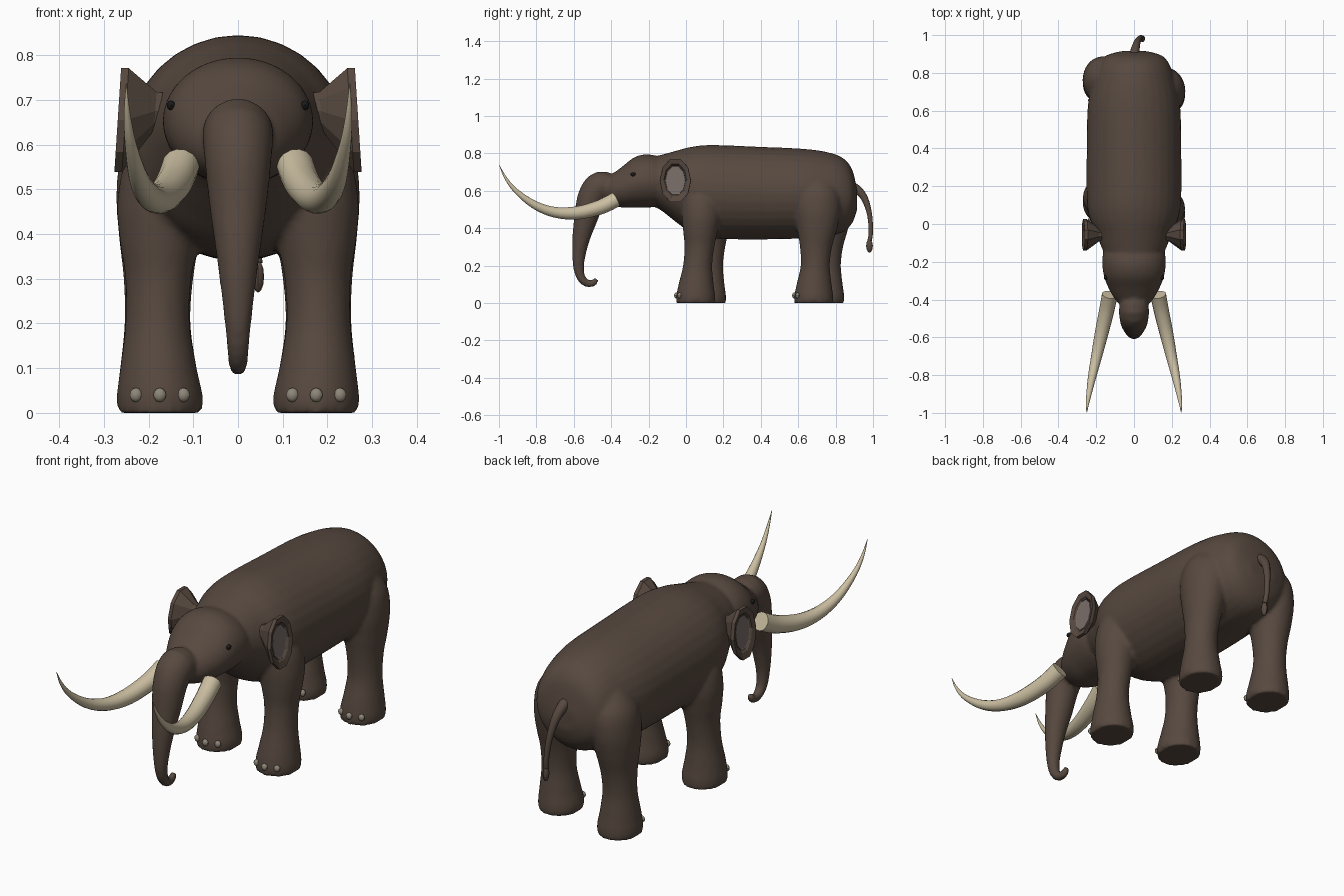
import bpy, bmesh, math
from mathutils import Vector, Matrix

if "Cube" in bpy.data.objects:
    bpy.data.objects.remove(bpy.data.objects["Cube"])


def material(name, rgb):
    m = bpy.data.materials.new(name)
    m.diffuse_color = (*rgb, 1)
    m.use_nodes = True
    m.node_tree.nodes["Principled BSDF"].inputs["Base Color"].default_value = m.diffuse_color
    return m


HIDE = material("hide", (.095, .066, .05))
IVORY = material("ivory", (.60, .52, .36))
NAIL = material("nail", (.27, .24, .19))
INNER = material("ear_lining", (.19, .155, .14))
BLACK = material("eye_black", (.01, .01, .01))


def refine(rows, n=4):
    """Catmull-Rom interpolation of rows of numbers."""
    pts = [rows[0]] + list(rows) + [rows[-1]]
    out = []
    for i in range(1, len(pts) - 2):
        for k in range(n):
            t = k / n
            out.append(tuple(
                .5 * (2 * b + (c - a) * t + (2 * a - 5 * b + 4 * c - d) * t * t
                      + (3 * b - a - 3 * c + d) * t ** 3)
                for a, b, c, d in zip(*pts[i - 1:i + 3])))
    return out + [tuple(rows[-1])]


def loft(bm, rings, sides):
    """Skin elliptical rings given as (centre, u axis, v axis), capped."""
    loops = []
    for c, u, v in rings:
        loops.append([bm.verts.new(Vector(c) + Vector(u) * math.cos(a) + Vector(v) * math.sin(a))
                      for a in (2 * math.pi * i / sides for i in range(sides))])
    for a, b in zip(loops, loops[1:]):
        for i in range(sides):
            j = (i + 1) % sides
            bm.faces.new((a[i], a[j], b[j], b[i]))
    bm.faces.new(loops[0])
    bm.faces.new(loops[-1])


def tube(bm, rows, sides, n=4):
    """Round tube through rows of (x, y, z, radius)."""
    rows = refine(rows, n)
    pts = [Vector(r[:3]) for r in rows]
    rings = []
    for i, r in enumerate(rows):
        t = (pts[min(i + 1, len(pts) - 1)] - pts[max(i - 1, 0)]).normalized()
        u = (Vector((1, 0, 0)) - t * t.x).normalized()
        rings.append((pts[i], u * r[3], t.cross(u) * r[3]))
    loft(bm, rings, sides)


def torso(bm, rows):
    """Loft along y through rows of (y, top z, bottom z, half width)."""
    loft(bm, [((0, y, (t + b) / 2), (w, 0, 0), (0, 0, (t - b) / 2))
              for y, t, b, w in refine(rows)], 32)


def finish(bm, name, mat, smooth=True):
    bmesh.ops.recalc_face_normals(bm, faces=bm.faces)
    me = bpy.data.meshes.new(name)
    bm.to_mesh(me)
    bm.free()
    ob = bpy.data.objects.new(name, me)
    bpy.context.collection.objects.link(ob)
    me.materials.append(mat)
    if smooth:
        bpy.ops.object.select_all(action='DESELECT')
        ob.select_set(True)
        bpy.context.view_layer.objects.active = ob
        bpy.ops.object.shade_smooth_by_angle(angle=math.radians(40))
    return ob


def ball(name, mat, loc, scale, seg=10):
    bm = bmesh.new()
    bmesh.ops.create_uvsphere(bm, u_segments=seg, v_segments=seg // 2 + 1, radius=1,
                              matrix=Matrix.Translation(loc) @ Matrix.Diagonal((*scale, 1)))
    return finish(bm, name, mat)


# Body: torso, head, trunk and legs fused into one skin
bm = bmesh.new()
torso(bm, [(-.22, .77, .54, .12), (-.14, .79, .50, .165), (-.05, .815, .43, .20),
           (.03, .835, .375, .235), (.14, .845, .345, .25), (.40, .835, .34, .25),
           (.62, .825, .345, .245), (.75, .808, .355, .22), (.84, .775, .38, .19),
           (.89, .71, .43, .15), (.915, .60, .50, .07)])
torso(bm, [(-.10, .76, .54, .14), (-.16, .787, .515, .165), (-.22, .795, .51, .168),
           (-.28, .777, .51, .158), (-.34, .73, .51, .135), (-.40, .685, .525, .10),
           (-.44, .65, .55, .06)])
tube(bm, [(0, -.38, .60, .07), (0, -.455, .625, .08), (0, -.505, .565, .075),
          (0, -.533, .46, .064), (0, -.562, .34, .047), (0, -.575, .22, .032),
          (0, -.565, .145, .025), (0, -.533, .107, .021), (0, -.495, .107, .018),
          (0, -.478, .130, .014)], 20)

# Legs: rows of (z, centre x, y shift, x radius, y radius)
FRONT = [(0, .175, 0, .094, .104), (.04, .175, 0, .096, .104), (.10, .178, .002, .086, .094),
         (.20, .180, .010, .072, .078), (.30, .178, .02, .074, .08), (.38, .176, .025, .088, .092),
         (.47, .170, .03, .100, .105), (.57, .155, .03, .095, .10), (.66, .13, .03, .06, .06)]
REAR = [(0, .175, 0, .094, .104), (.04, .175, 0, .096, .104), (.10, .178, .002, .086, .094),
        (.20, .180, .008, .074, .078), (.30, .178, .012, .078, .086), (.40, .175, .018, .092, .108),
        (.50, .168, .02, .104, .125), (.60, .155, .02, .10, .115), (.69, .13, .01, .06, .06)]
FEET = [(1, .052, FRONT), (-1, .110, FRONT), (1, .683, REAR), (-1, .742, REAR)]
for s, y, rows in FEET:
    loft(bm, [((s * x, y + dy, z), (rx, 0, 0), (0, ry, 0))
              for z, x, dy, rx, ry in refine(rows)], 24)
body = finish(bm, "body", HIDE, smooth=False)
fuse = body.modifiers.new("fuse", 'REMESH')
fuse.mode = 'VOXEL'
fuse.voxel_size = .01
fuse.use_smooth_shade = True
soften = body.modifiers.new("soften", 'SMOOTH')
soften.factor = .5
soften.iterations = 4

# Toenails: three across the front of each foot
for s, y, rows in FEET:
    for k in (-1, 0, 1):
        ball("toenail", NAIL, (s * .175 + k * .053, y - .104 * math.sqrt(1 - (k * .56) ** 2), .04),
             (.015, .012, .016))

for s in (1, -1):
    # Tusks
    bm = bmesh.new()
    tube(bm, [(s * .128, -.375, .553, .042), (s * .145, -.46, .512, .040),
              (s * .172, -.58, .482, .036), (s * .198, -.70, .485, .029),
              (s * .222, -.81, .525, .022), (s * .240, -.91, .60, .013),
              (s * .248, -.965, .67, .007), (s * .250, -.998, .737, .001)], 14)
    finish(bm, "tusk", IVORY)

    # Ears: flared faceted funnel with a sunken lining
    def ring(x, y, z, ry, rz):
        return (s * x, y, z), (0, ry, 0), (-s * .065 * rz, 0, rz)
    bm = bmesh.new()
    loft(bm, [ring(.14, -.055, .68, .03, .035), ring(.185, -.056, .675, .036, .045),
              ring(.252, -.057, .655, .084, .122), ring(.269, -.057, .655, .083, .122),
              ring(.262, -.057, .655, .062, .092), ring(.238, -.057, .66, .045, .068)], 10)
    finish(bm, "ear", HIDE, smooth=False)
    bm = bmesh.new()
    loft(bm, [ring(.256, -.057, .655, .054, .082), ring(.2575, -.057, .655, .053, .080),
              ring(.241, -.057, .66, .018, .026)], 10)
    finish(bm, "ear_lining", INNER, smooth=False)

    # Eyes
    ball("eye", BLACK, (s * .150, -.283, .688), (.010, .014, .011))

# Tail with a tuft at its end
bm = bmesh.new()
tube(bm, [(0, .875, .63, .026), (.005, .918, .605, .024), (.015, .957, .555, .019),
          (.028, .982, .47, .014), (.038, .988, .38, .012), (.043, .982, .335, .012)], 10)
finish(bm, "tail", HIDE)
ball("tail_tuft", HIDE, (.045, .981, .305), (.014, .018, .036))
